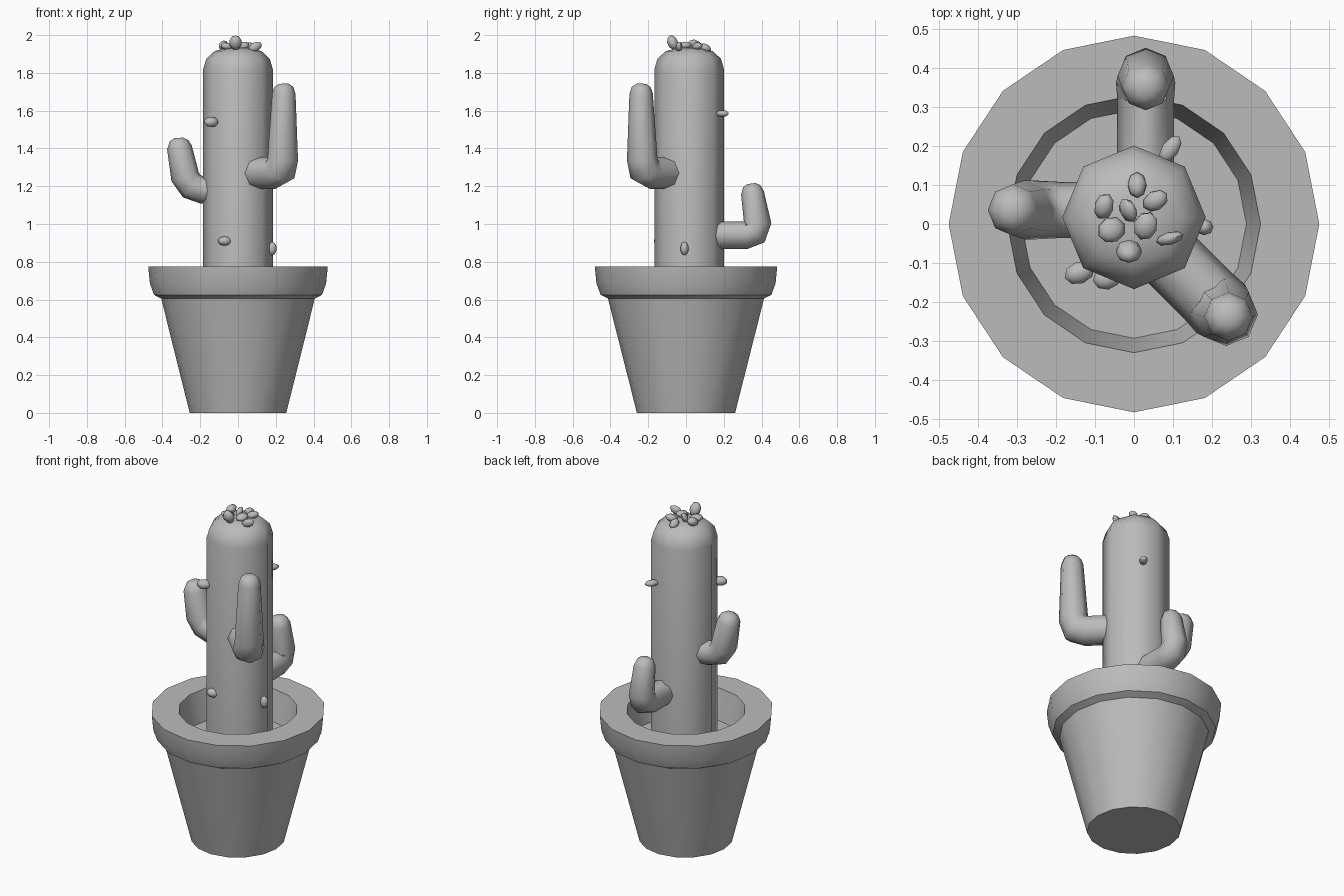
import bpy, bmesh, math
from mathutils import Vector, Euler

if "Cube" in bpy.data.objects:
    bpy.data.objects.remove(bpy.data.objects["Cube"])

grey = bpy.data.materials.new("plain grey")
grey.use_nodes = True
grey.diffuse_color = (0.5, 0.5, 0.5, 1)
grey.node_tree.nodes["Principled BSDF"].inputs["Base Color"].default_value = (0.5, 0.5, 0.5, 1)


def finish(name, bm, angle):
    """Turn a bmesh into a shaded, coloured object."""
    bmesh.ops.recalc_face_normals(bm, faces=bm.faces)
    mesh = bpy.data.meshes.new(name)
    bm.to_mesh(mesh)
    bm.free()
    mesh.materials.append(grey)
    obj = bpy.data.objects.new(name, mesh)
    bpy.context.collection.objects.link(obj)
    bpy.ops.object.select_all(action="DESELECT")
    obj.select_set(True)
    bpy.context.view_layer.objects.active = obj
    bpy.ops.object.shade_smooth_by_angle(angle=math.radians(angle))
    return obj


def skin(rings):
    """Join rings of points into a tube with closed ends."""
    bm = bmesh.new()
    loops = [[bm.verts.new(p) for p in ring] for ring in rings]
    n = len(loops[0])
    for a, b in zip(loops, loops[1:]):
        for i in range(n):
            j = (i + 1) % n
            bm.faces.new((a[i], a[j], b[j], b[i]))
    bm.faces.new(loops[0])
    bm.faces.new(loops[-1])
    return bm


def lathe(name, profile, sides, angle, y=0, squash=1):
    steps = [math.tau * i / sides for i in range(sides)]
    rings = [[(r * squash * math.cos(t), y + r * math.sin(t), z) for t in steps]
             for r, z in profile]
    return finish(name, skin(rings), angle)


def arm(name, origin, heading, path):
    """Eight-sided bent limb; path rows are reach, height, radius."""
    out = Vector((math.cos(heading), math.sin(heading), 0))
    side = Vector((-out.y, out.x, 0))
    up = Vector((0, 0, 1))
    rings = []
    for i, (reach, z, radius) in enumerate(path):
        a, b = path[max(i - 1, 0)], path[min(i + 1, len(path) - 1)]
        slope = math.atan2(b[1] - a[1], b[0] - a[0])
        across = up * math.cos(slope) - out * math.sin(slope)
        centre = Vector((*origin, z)) + out * reach
        rings.append([centre + radius * (side * math.cos(k * math.pi / 4)
                                         + across * math.sin(k * math.pi / 4))
                      for k in range(8)])
    return finish(name, skin(rings), 55)


def bud(name, place, size, turn):
    """Small oval bud or petal."""
    bm = bmesh.new()
    bmesh.ops.create_uvsphere(bm, u_segments=8, v_segments=5, radius=1)
    bmesh.ops.scale(bm, vec=size, verts=bm.verts)
    obj = finish(name, bm, 60)
    obj.location = place
    obj.rotation_euler = Euler([math.radians(a) for a in turn])
    return obj


# Pot with a rolled rim and sunken soil
lathe("flower_pot", [(0.26, 0), (0.413, 0.605), (0.452, 0.625), (0.474, 0.685),
                     (0.483, 0.775), (0.33, 0.775), (0.293, 0.6)], 16, 30, squash=0.984)

# Trunk with a rounded top
lathe("cactus_trunk", [(0.184, 0.58), (0.184, 1.82), (0.168, 1.875), (0.125, 1.915),
                       (0.06, 1.932)], 8, 55, y=0.017)

# Arms
arm("front_arm", (0, 0.005), math.radians(-45),
    [(0.1, 1.27, 0.085), (0.27, 1.27, 0.085), (0.315, 1.285, 0.088), (0.335, 1.34, 0.081),
     (0.343, 1.69, 0.062), (0.342, 1.725, 0.05), (0.341, 1.742, 0.026)])
arm("right_arm", (0, 0.036), math.pi,
    [(0.1, 1.18, 0.072), (0.19, 1.18, 0.072), (0.245, 1.2, 0.075), (0.28, 1.25, 0.076),
     (0.31, 1.405, 0.066), (0.312, 1.44, 0.05), (0.313, 1.456, 0.024)])
arm("back_arm", (0.03, 0), math.pi / 2,
    [(0.1, 0.94, 0.073), (0.32, 0.94, 0.073), (0.362, 0.957, 0.076), (0.38, 1.0, 0.072),
     (0.352, 1.165, 0.061), (0.348, 1.2, 0.046), (0.346, 1.214, 0.022)])

# Buds on the trunk sides
bud("upper_front_bud", (-0.14, -0.125, 1.54), (0.042, 0.03, 0.027), (0, 0, 20))
bud("lower_front_bud", (-0.07, -0.14, 0.91), (0.038, 0.03, 0.025), (0, 0, 10))
bud("left_bud", (0.18, -0.008, 0.87), (0.025, 0.022, 0.036), (0, 0, 0))
bud("back_bud", (0.093, 0.192, 1.585), (0.042, 0.023, 0.018), (0, 0, 55))

# Crown of petals
petals = [
    ((0.008, 0.1, 1.932), (0.025, 0.035, 0.022), (-25, 0, 0)),
    ((0.055, 0.06, 1.94), (0.036, 0.026, 0.02), (0, -15, 30)),
    ((-0.077, 0.045, 1.945), (0.026, 0.036, 0.024), (25, -30, -30)),
    ((-0.015, 0.035, 1.95), (0.018, 0.034, 0.028), (20, 30, 30)),
    ((-0.058, -0.015, 1.94), (0.038, 0.034, 0.02), (0, 10, 25)),
    ((0.03, -0.005, 1.945), (0.032, 0.038, 0.02), (10, 0, -20)),
    ((0.092, -0.037, 1.938), (0.038, 0.017, 0.024), (0, -25, 15)),
    ((-0.013, -0.07, 1.96), (0.034, 0.028, 0.041), (25, 0, 0)),
]
for i, (place, size, turn) in enumerate(petals):
    bud(f"crown_petal_{i + 1}", place, size, turn)
